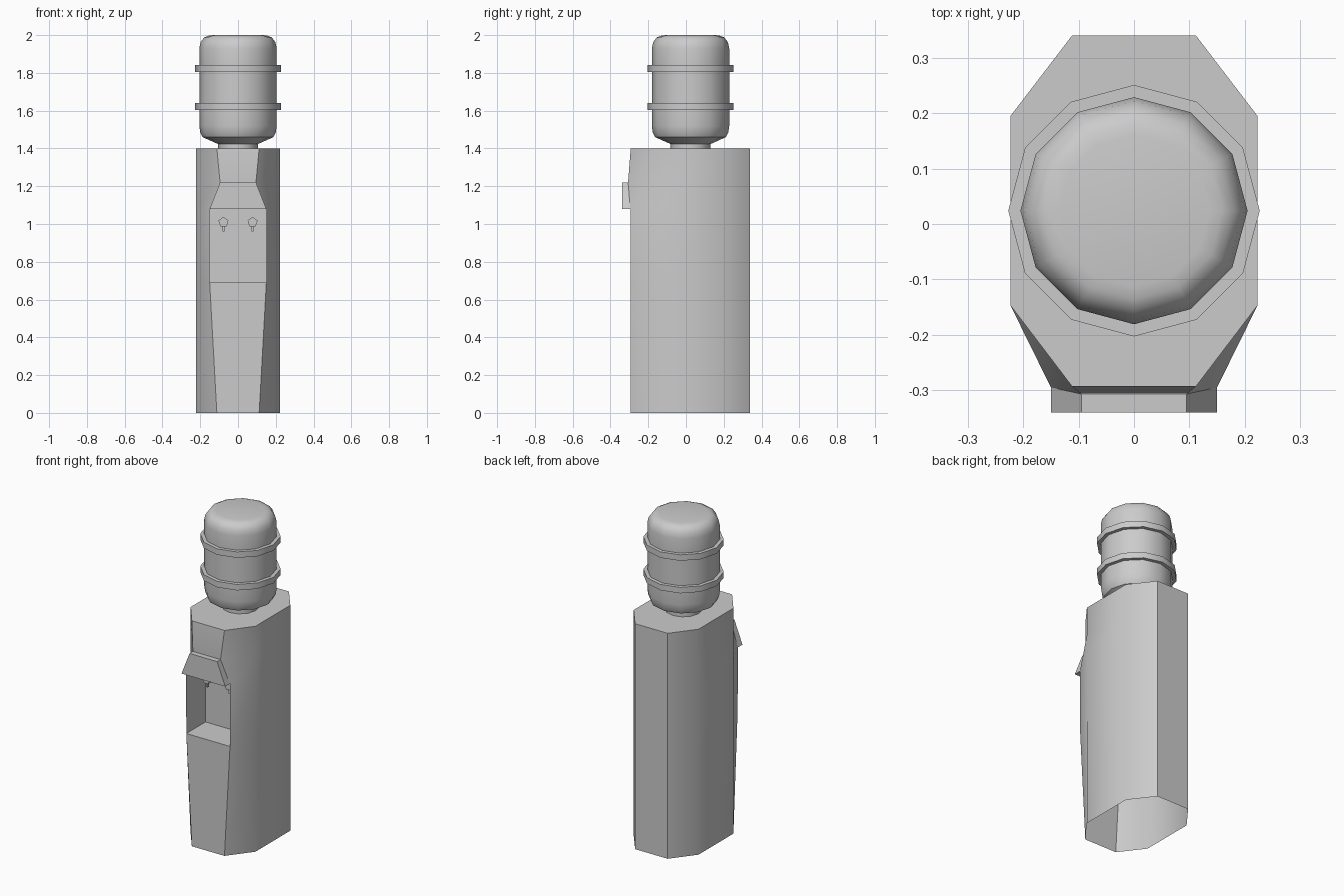
import bpy, bmesh, math
from mathutils import Vector

if "Cube" in bpy.data.objects:
    bpy.data.objects.remove(bpy.data.objects["Cube"])


def make(name, verts, faces, angle=45):
    bm = bmesh.new()
    vs = [bm.verts.new(v) for v in verts]
    for f in faces:
        bm.faces.new([vs[i] for i in f])
    bmesh.ops.recalc_face_normals(bm, faces=bm.faces)
    me = bpy.data.meshes.new(name)
    bm.to_mesh(me)
    bm.free()
    ob = bpy.data.objects.new(name, me)
    bpy.context.collection.objects.link(ob)
    bpy.ops.object.select_all(action='DESELECT')
    bpy.context.view_layer.objects.active = ob
    ob.select_set(True)
    bpy.ops.object.shade_smooth_by_angle(angle=math.radians(angle))
    return ob


# cabinet: octagonal shell, open below, front edge varies with height
# (z, front half width, front y)
levels = [(0, .112, -.293), (.69, .15, -.293), (1.08, .15, -.295),
          (1.22, .095, -.307), (1.4, .112, -.293)]
verts, faces = [], []
for z, w, y in levels:
    half = [(w, y), (.223, -.147), (.223, .195), (.112, .34)]
    ring = half + [(-a, b) for a, b in reversed(half)]
    verts += [(a, b, z) for a, b in ring]
for k in range(len(levels) - 1):
    for i in range(8):
        if k == 1 and i == 7:
            continue            # opening of the dispensing recess
        j = (i + 1) % 8
        faces.append((k*8 + i, k*8 + j, k*8 + 8 + j, k*8 + 8 + i))
faces.append(tuple(range(32, 40)))

# dispensing recess joined to the opening
BACK = -.105
front = [8, 15, 23, 16]
b = len(verts)
verts += [(verts[i][0], BACK, verts[i][2]) for i in front]
for i in range(4):
    j = (i + 1) % 4
    faces.append((front[i], front[j], b + j, b + i))
faces.append((b, b + 1, b + 2, b + 3))
make("cabinet", verts, faces)

# hood above the recess
outline = [(-.15, 1.08, -.295), (.15, 1.08, -.295),
           (.095, 1.22, -.307), (-.095, 1.22, -.307)]
hv = [(x, -.34, z) for x, z, y in outline] + [(x, y, z) for x, z, y in outline]
hf = [(0, 1, 2, 3)] + [(i, (i+1) % 4, 4 + (i+1) % 4, 4 + i) for i in range(4)]
make("hood", hv, hf, 20)

# water bottle: twelve-sided lathe profile with two raised bands
profile = [(.105, 1.4), (.105, 1.423), (.188, 1.46), (.2, 1.485), (.205, 1.52)]
for z in (1.603, 1.805):
    profile += [(.205, z), (.227, z), (.227, z + .037), (.205, z + .037)]
profile += [(.205, 1.93), (.198, 1.962), (.18, 1.987), (.16, 1.996), (.137, 2.0)]
N = 12
bv, bf = [], []
for r, z in profile:
    for i in range(N):
        a = 2 * math.pi * i / N
        bv.append((r * math.cos(a), .024 + r * math.sin(a), z))
for k in range(len(profile) - 1):
    for i in range(N):
        j = (i + 1) % N
        bf.append((k*N + i, k*N + j, k*N + N + j, k*N + N + i))
bf.append(tuple(range(len(bv) - N, len(bv))))
make("bottle", bv, bf, 40)


# taps: five-sided barrel with a small spout
def prism(name, n, r, start, end, spin):
    start, end = Vector(start), Vector(end)
    along_y = abs(end.y - start.y) > .001
    pv = []
    for c in (start, end):
        for i in range(n):
            a = spin + 2 * math.pi * i / n
            u, v = r * math.cos(a), r * math.sin(a)
            pv.append(c + (Vector((u, 0, v)) if along_y else Vector((u, v, 0))))
    pf = [(i, (i+1) % n, n + (i+1) % n, n + i) for i in range(n)]
    pf += [tuple(range(n)), tuple(range(n, 2*n))]
    make(name, pv, pf, 30)


for side, x in (("left", -.077), ("right", .077)):
    prism("tap_" + side, 5, .028, (x, BACK, 1.01), (x, -.205, 1.01), math.pi / 2)
    prism("spout_" + side, 4, .009, (x, -.19, 1.0), (x, -.19, .96), math.pi / 4)
